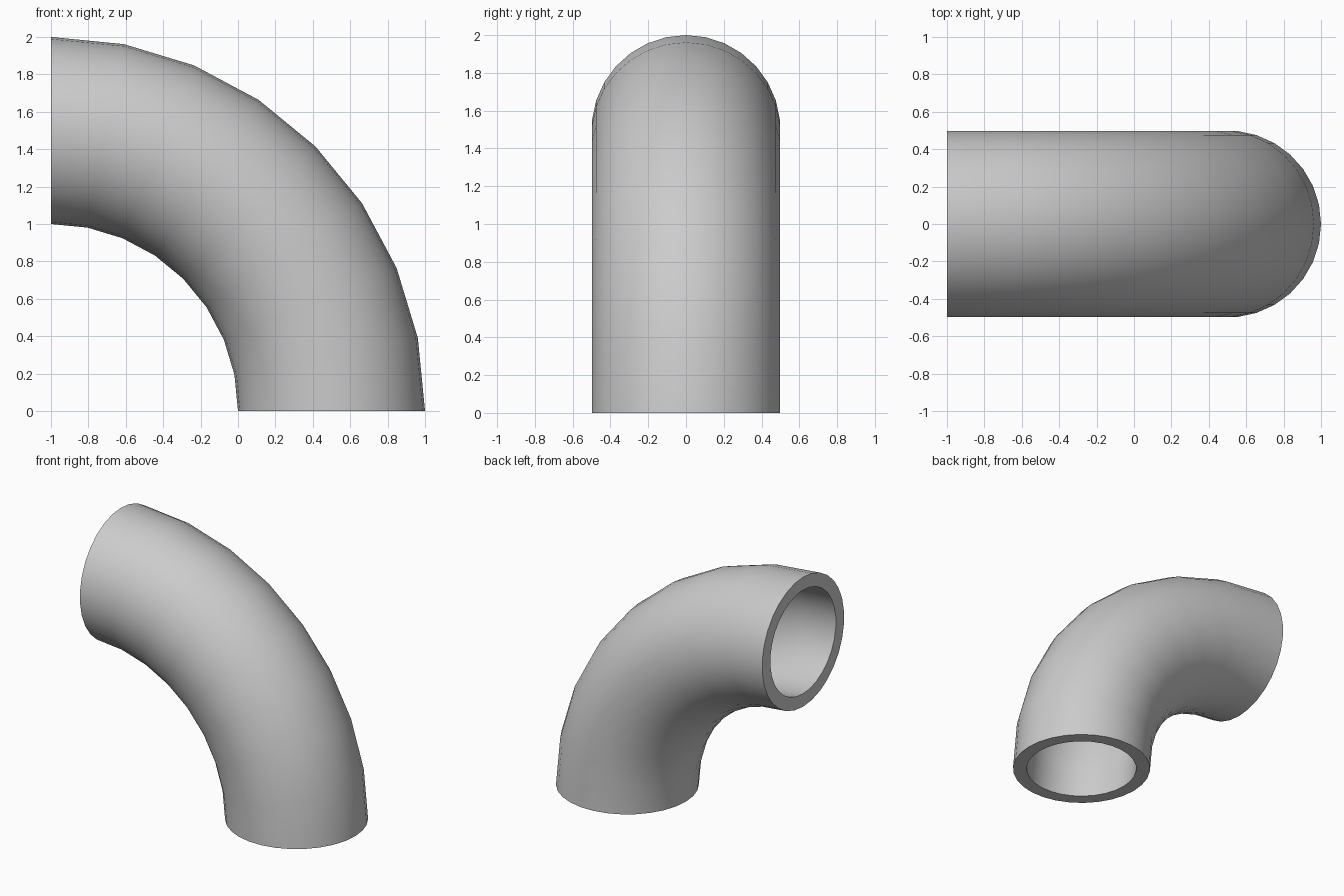
import bpy
import bmesh
import math

cube = bpy.data.objects.get("Cube")
if cube:
    bpy.data.objects.remove(cube, do_unlink=True)

BEND_RADIUS, OUTER, INNER = 1.5, 0.5, 0.4
SIDES, STEPS = 30, 8

grey = bpy.data.materials.new("light grey")
grey.use_nodes = True
colour = (0.6, 0.6, 0.6, 1)
grey.diffuse_color = colour
grey.node_tree.nodes["Principled BSDF"].inputs["Base Color"].default_value = colour

bm = bmesh.new()


def ring(radius, bend):
    """Circle of the pipe wall at one angle of the bend."""
    verts = []
    for i in range(SIDES):
        a = math.tau * i / SIDES
        r = BEND_RADIUS + radius * math.cos(a)
        verts.append(bm.verts.new((r * math.cos(bend) - 1, radius * math.sin(a), r * math.sin(bend))))
    return verts


def bridge(first, second):
    for i in range(SIDES):
        j = (i + 1) % SIDES
        bm.faces.new((first[i], first[j], second[j], second[i]))


# Outer and inner walls swept through a quarter turn
angles = [math.pi / 2 * s / STEPS for s in range(STEPS + 1)]
outer = [ring(OUTER, t) for t in angles]
inner = [ring(INNER, t) for t in angles]
for s in range(STEPS):
    bridge(outer[s], outer[s + 1])
    bridge(inner[s + 1], inner[s])

# Flat rims at both open ends
bridge(inner[0], outer[0])
bridge(outer[-1], inner[-1])
bmesh.ops.recalc_face_normals(bm, faces=bm.faces[:])

mesh = bpy.data.meshes.new("pipe_elbow")
bm.to_mesh(mesh)
bm.free()
mesh.materials.append(grey)
pipe = bpy.data.objects.new("pipe_elbow", mesh)
bpy.context.collection.objects.link(pipe)

# Smooth walls with crisp rims
bpy.ops.object.select_all(action='DESELECT')
pipe.select_set(True)
bpy.context.view_layer.objects.active = pipe
bpy.ops.object.shade_smooth_by_angle(angle=math.radians(40))
